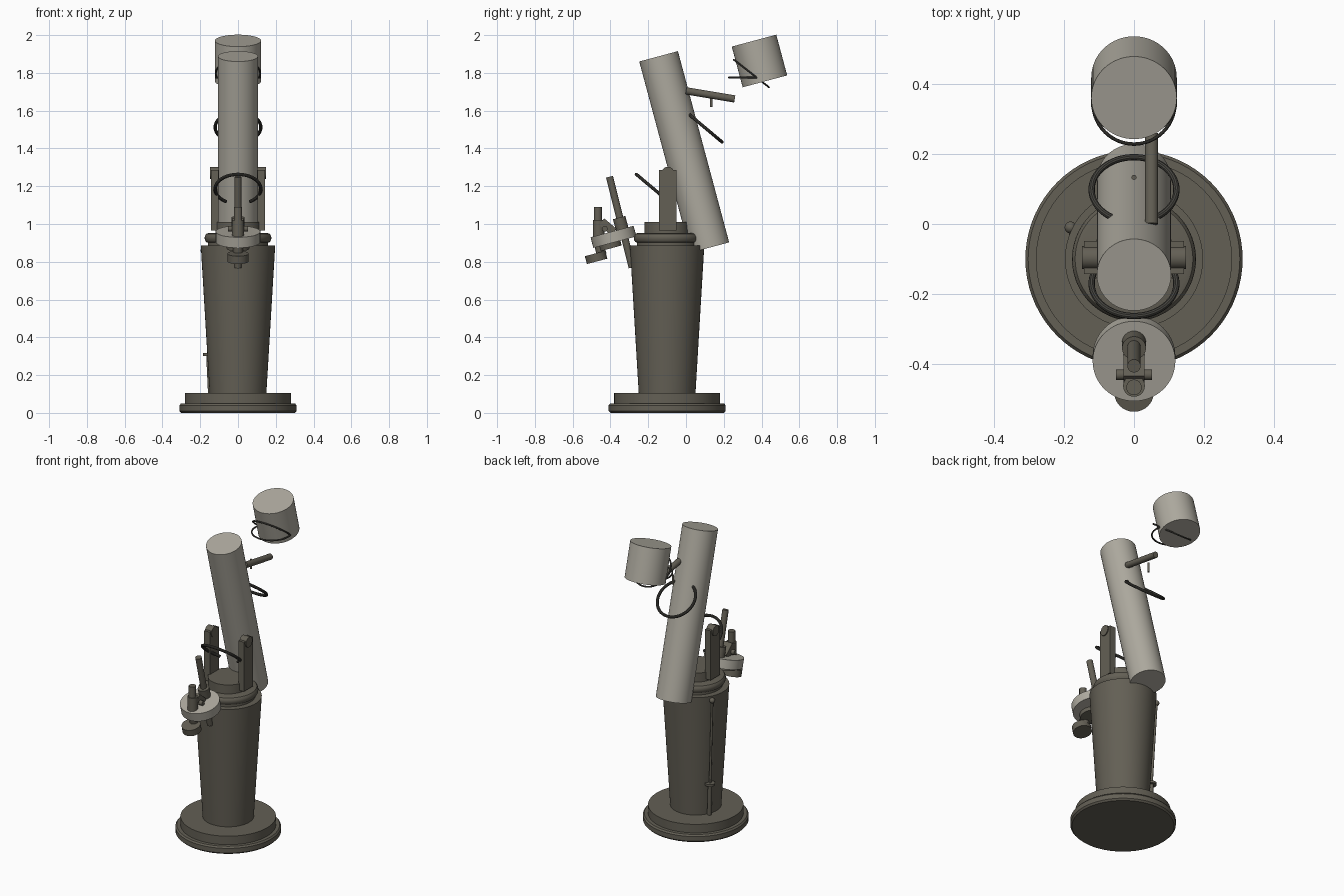
import bpy, math
from mathutils import Vector, Matrix

if "Cube" in bpy.data.objects:
    bpy.data.objects.remove(bpy.data.objects["Cube"])


def mat(name, rgb):
    m = bpy.data.materials.new(name)
    m.diffuse_color = (*rgb, 1)
    m.use_nodes = True
    m.node_tree.nodes["Principled BSDF"].inputs["Base Color"].default_value = m.diffuse_color
    return m


DARK = mat("dark olive grey", (0.125, 0.115, 0.09))
PALE = mat("pale stone grey", (0.42, 0.40, 0.345))
BLACK = mat("charcoal", (0.06, 0.058, 0.05))


def finish(o, name, m):
    o.name = name
    o.data.materials.clear()
    o.data.materials.append(m)
    bpy.ops.object.select_all(action='DESELECT')
    o.select_set(True)
    bpy.context.view_layer.objects.active = o
    bpy.ops.object.shade_smooth_by_angle(angle=math.radians(35))
    return o


def rod(name, a, b, r1, m=DARK, r2=None, n=64):
    """Cylinder or cone from point a (radius r1) to point b (radius r2)."""
    a, b = Vector(a), Vector(b)
    bpy.ops.mesh.primitive_cone_add(vertices=n, radius1=r1, radius2=r1 if r2 is None else r2,
                                    depth=(b - a).length, location=(a + b) / 2)
    o = bpy.context.object
    o.rotation_euler = Vector((0, 0, 1)).rotation_difference(b - a).to_euler()
    return finish(o, name, m)


def lathe(name, profile, centre, m=DARK, n=72):
    """Revolve an (r, z) profile round a vertical axis."""
    verts, faces, k = [], [], len(profile)
    for i in range(n):
        t = 2 * math.pi * i / n
        verts += [(r * math.cos(t), r * math.sin(t), z) for r, z in profile]
    for i in range(n):
        j = (i + 1) % n
        faces += [(i * k + p, j * k + p, j * k + p + 1, i * k + p + 1) for p in range(k - 1)]
    faces.append([i * k for i in reversed(range(n))])
    faces.append([i * k + k - 1 for i in range(n)])
    me = bpy.data.meshes.new(name)
    me.from_pydata(verts, [], faces)
    o = bpy.data.objects.new(name, me)
    o.location = centre
    bpy.context.collection.objects.link(o)
    return finish(o, name, m)


def hoop(name, centre, radius, wire, tilt, gap, gap_dir, m=BLACK, n=56):
    """Wire ring tilted about x, open by +-gap degrees towards gap_dir (+1 or -1 in y)."""
    cu = bpy.data.curves.new(name, 'CURVE')
    cu.dimensions = '3D'
    cu.bevel_depth, cu.bevel_resolution, cu.use_fill_caps = wire, 3, True
    sp = cu.splines.new('POLY')
    sp.points.add(n - 1)
    rot = Matrix.Rotation(math.radians(tilt), 3, 'X')
    for i, p in enumerate(sp.points):
        span = 360 - 2 * gap
        t = math.radians(gap + span * i / (n - 1 if gap else n))
        v = rot @ Vector((radius * math.sin(t), gap_dir * radius * math.cos(t), 0))
        p.co = (*(v + Vector(centre)), 1)
    sp.use_cyclic_u = gap == 0
    o = bpy.data.objects.new(name, cu)
    bpy.context.collection.objects.link(o)
    bpy.ops.object.select_all(action='DESELECT')
    o.select_set(True)
    bpy.context.view_layer.objects.active = o
    bpy.ops.object.convert(target='MESH')
    return finish(bpy.context.object, name, m)


def box(name, centre, size, m=DARK, tilt=0):
    bpy.ops.mesh.primitive_cube_add(size=1, location=centre, rotation=(math.radians(tilt), 0, 0))
    o = bpy.context.object
    o.scale = size
    return finish(o, name, m)


# direction of the tilted optical axis
AX = Vector((0, -math.sin(math.radians(15)), math.cos(math.radians(15))))


def along(name, centre, r, length, m=DARK):
    c = Vector(centre)
    return rod(name, c - AX * length / 2, c + AX * length / 2, r, m)


# stepped base, tapered pedestal, collar and turntable
C = (0, -0.1, 0)
lathe("base", [(0.30, 0), (0.31, 0.01), (0.31, 0.04), (0.302, 0.05), (0.28, 0.05), (0.28, 0.105)], C)
lathe("pedestal", [(0.15, 0.10), (0.197, 0.887)], C)
lathe("collar", [(0.16, 0.88), (0.16, 0.902), (0.168, 0.904), (0.175, 0.915), (0.177, 0.927),
                 (0.175, 0.938), (0.168, 0.948), (0.155, 0.952)], C)
lathe("turntable", [(0.12, 0.94), (0.12, 1.01)], C)

# fork arms with rounded bearings
for side, s in (("left", -1), ("right", 1)):
    box(side + "_fork_arm", (s * 0.122, -0.096, 1.125), (0.04, 0.094, 0.32))
    rod(side + "_fork_bearing", (s * 0.1, -0.096, 1.27), (s * 0.148, -0.096, 1.27), 0.033, n=32)

# main tube and upper drum
along("main_tube", (0, -0.0095, 1.3815), 0.106, 1.048, PALE)
along("upper_drum", (0, 0.389, 1.863), 0.122, 0.223, PALE)

# support rod, pin and open wire hoops
rod("support_rod", (0.05, 0.0, 1.705), (0.05, 0.258, 1.662), 0.019, n=32)
rod("hanging_pin", (0, 0.133, 1.62), (0, 0.133, 1.68), 0.007, n=16)
hoop("upper_hoop", (0, 0.098, 1.512), 0.121, 0.009, -40, 31, -1)
hoop("lower_hoop", (0, -0.17, 1.185), 0.121, 0.009, -40, 31, 1)
hoop("drum_wire_flat", (0, 0.345, 1.775), 0.117, 0.005, 0, 0, 1)
hoop("drum_wire_tilted", (0, 0.346, 1.797), 0.118, 0.005, -38, 0, 1)

# front eyepiece group
along("front_disc", (0, -0.384, 0.932), 0.118, 0.058, PALE)
along("small_disc", (0, -0.476, 0.823), 0.056, 0.043)
along("small_disc_stem", (0, -0.455, 0.87), 0.026, 0.07)
along("disc_hub", (0, -0.405, 0.895), 0.06, 0.05)
rod("steering_rod", (0, -0.285, 0.77), (0, -0.405, 1.25), 0.019, n=32)
along("steering_rod_sleeve", (0, -0.345, 1.0), 0.034, 0.07)
rod("eyepiece", (0, -0.466, 0.99), (0, -0.466, 1.09), 0.022, n=32)
rod("eyepiece_socket", (0, -0.462, 0.93), (0, -0.462, 1.02), 0.031, n=32)
box("eyepiece_bracket", (0, -0.415, 0.985), (0.06, 0.085, 0.045), DARK, -40)
rod("cross_shaft", (-0.052, -0.43, 0.975), (0.052, -0.43, 0.975), 0.015, n=24)

# thin control rod up the rear left of the pedestal
foot, top = Vector((-0.146, -0.03, 0.105)), Vector((-0.181, -0.01, 0.86))
mid = foot.lerp(top, 0.27)
rod("control_rod_sleeve", foot, mid, 0.013, n=24)
rod("control_rod", mid, top, 0.007, n=16)
rod("control_rod_flange", mid - Vector((0, 0, 0.007)), mid + Vector((0, 0, 0.007)), 0.03, n=32)
bpy.ops.mesh.primitive_uv_sphere_add(segments=24, ring_count=12, radius=0.017, location=top)
finish(bpy.context.object, "control_rod_knob", DARK)
